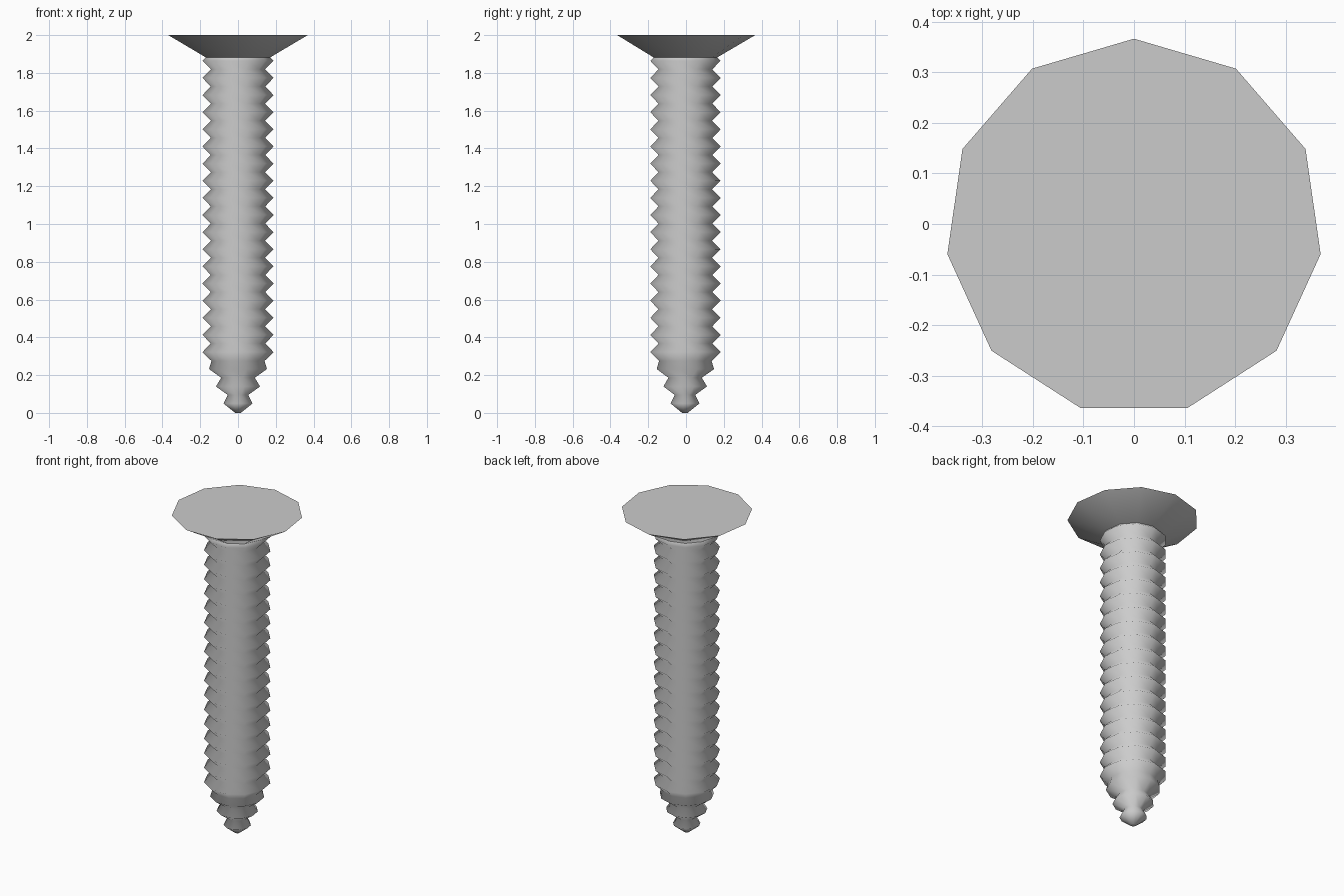
import bpy, bmesh
from math import sin, cos, pi, radians

if "Cube" in bpy.data.objects:
    bpy.data.objects.remove(bpy.data.objects["Cube"])

SIDES = 11
Y_OFF = -0.0065   # the 11-gon's axis sits slightly off its bounding-box centre


def lathe(name, profile, angle):
    """Spin a (radius, z) profile around z with a vertex on +y, capping both ends."""
    bm = bmesh.new()
    rings = [[bm.verts.new((r * sin(2 * pi * i / SIDES),
                            Y_OFF + r * cos(2 * pi * i / SIDES), z))
              for i in range(SIDES)] for r, z in profile]
    for a, b in zip(rings, rings[1:]):
        for i in range(SIDES):
            j = (i + 1) % SIDES
            bm.faces.new((a[i], a[j], b[j], b[i]))
    bm.faces.new(rings[0])
    bm.faces.new(rings[-1])
    bmesh.ops.recalc_face_normals(bm, faces=bm.faces)
    mesh = bpy.data.meshes.new(name)
    bm.to_mesh(mesh)
    bm.free()
    obj = bpy.data.objects.new(name, mesh)
    bpy.context.collection.objects.link(obj)
    bpy.ops.object.select_all(action='DESELECT')
    obj.select_set(True)
    bpy.context.view_layer.objects.active = obj
    bpy.ops.object.shade_smooth_by_angle(angle=radians(angle))
    return obj


# Threaded shaft: tapered tip, then evenly repeated ridges
PITCH = 0.0907
profile = [(0.015, 0.0), (0.078, 0.05), (0.055, 0.095),
           (0.118, 0.14), (0.09, 0.186), (0.155, 0.232), (0.142, 0.275)]
for k in range(18):
    z = 0.05 + PITCH * (k + 3)
    profile += [(0.19, z), (0.145, z + PITCH / 2)]
lathe("threaded_shaft", profile, 120)

# Flat countersunk head
lathe("head", [(0.172, 1.882), (0.373, 2.0)], 40)
